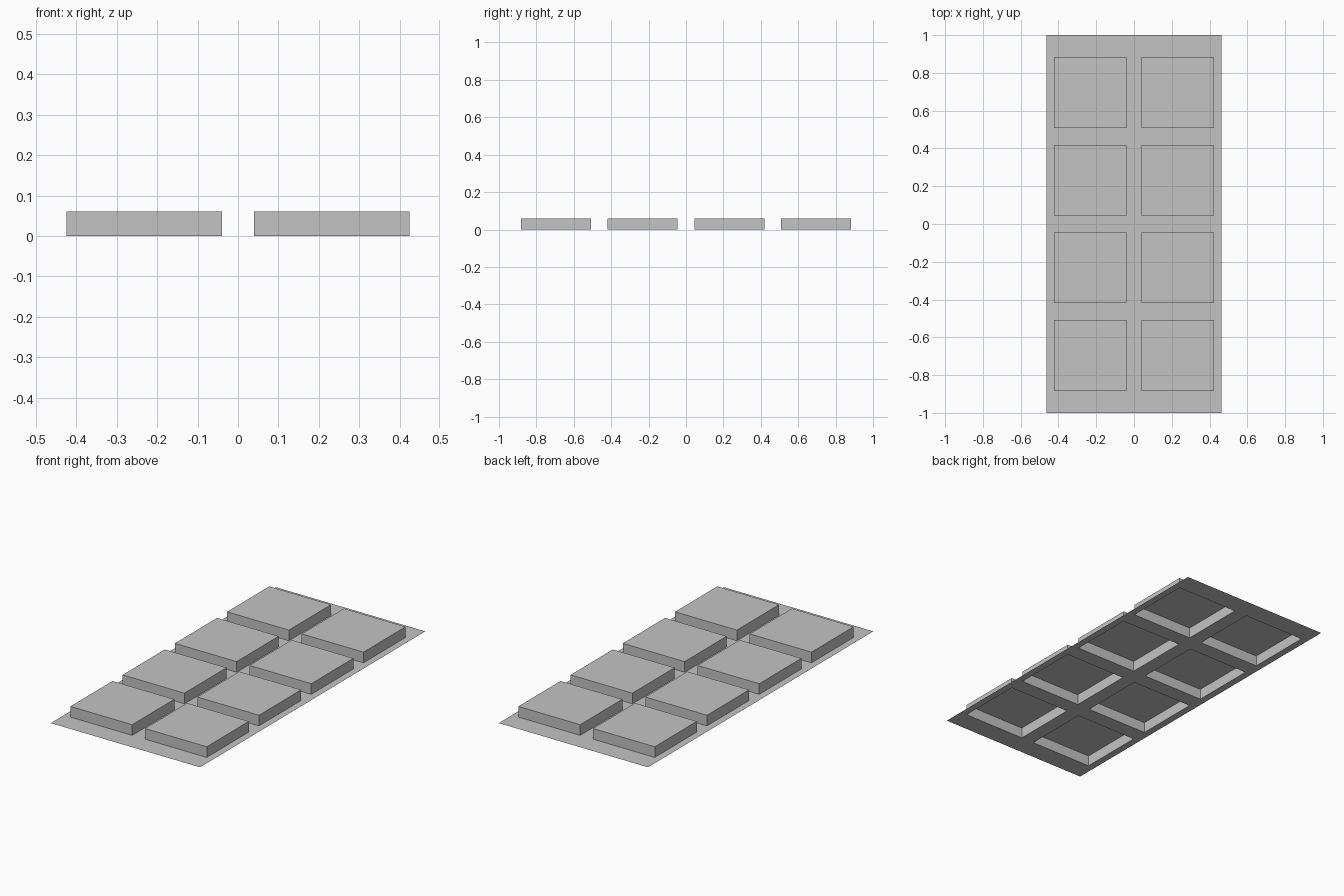
import bpy
import bmesh

cube = bpy.data.objects.get("Cube")
if cube:
    bpy.data.objects.remove(cube, do_unlink=True)

HALF_X, HALF_Y = 0.464, 1.0
PANEL_X, PANEL_Y = 0.192, 0.187   # panel half sizes at the base
HEIGHT, INSET = 0.06, 0.011


def grid_lines(edge, centres, half):
    """Outer edges plus both sides of every panel."""
    lines = [-edge, edge]
    for c in centres:
        lines += [c - half, c + half]
    return sorted(lines)


xs = grid_lines(HALF_X, (-0.232, 0.232), PANEL_X)
ys = grid_lines(HALF_Y, (-0.696, -0.232, 0.232, 0.696), PANEL_Y)

# Thin sheet divided along the panel edges
bm = bmesh.new()
verts = [[bm.verts.new((x, y, 0)) for y in ys] for x in xs]
panels = []
for i in range(len(xs) - 1):
    for j in range(len(ys) - 1):
        face = bm.faces.new((verts[i][j], verts[i + 1][j],
                             verts[i + 1][j + 1], verts[i][j + 1]))
        if i % 2 and j % 2:
            panels.append(face)

# Raised panels with sloping sides, hollow underneath
bmesh.ops.inset_individual(bm, faces=panels, thickness=INSET, depth=0,
                           use_even_offset=True)
for face in panels:
    for v in face.verts:
        v.co.z = HEIGHT

# Merge the flat border strips into one clean face region
flat_edges = [e for e in bm.edges if len(e.link_faces) == 2
              and all(max(v.co.z for v in f.verts) < HEIGHT / 2
                      for f in e.link_faces)]
for e in flat_edges:
    e.smooth = True
bm.normal_update()

mesh = bpy.data.meshes.new("panelled_sheet")
bm.to_mesh(mesh)
bm.free()
sheet = bpy.data.objects.new("panelled_sheet", mesh)
bpy.context.collection.objects.link(sheet)

# Plain grey finish
grey = bpy.data.materials.new("mid_grey")
grey.use_nodes = True
colour = (0.55, 0.55, 0.55, 1)
grey.diffuse_color = colour
grey.node_tree.nodes["Principled BSDF"].inputs["Base Color"].default_value = colour
mesh.materials.append(grey)
